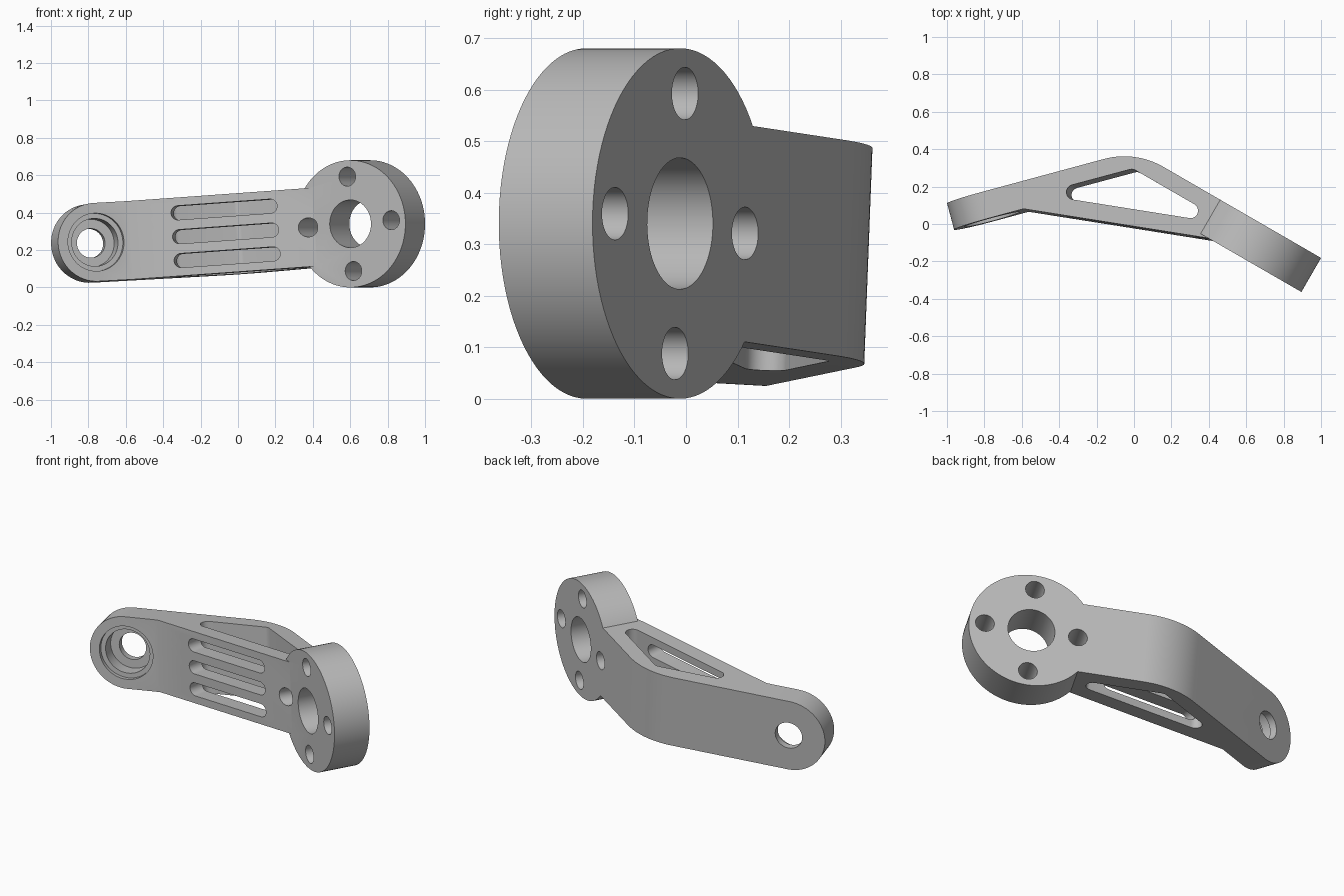
import bpy, bmesh, math
from mathutils import Matrix, Vector

cube = bpy.data.objects.get("Cube")
if cube:
    bpy.data.objects.remove(cube, do_unlink=True)

grey = bpy.data.materials.new("plain grey metal")
grey.use_nodes = True
grey.diffuse_color = (0.5, 0.5, 0.5, 1)
grey.node_tree.nodes["Principled BSDF"].inputs["Base Color"].default_value = (0.5, 0.5, 0.5, 1)

HALF = 0.21          # half height of the arm
DISC_R = 0.34
MID = 0.34           # height of the middle plane
WALL = 0.146         # thickness of the hub end


def frame(angle, x, y, z=MID):
    """Local x runs along the heading, y is up, z points out of the front."""
    a = math.radians(angle)
    axes = Matrix(((math.cos(a), 0, math.sin(a)), (math.sin(a), 0, -math.cos(a)), (0, 1, 0)))
    return Matrix.Translation((x, y, z)) @ axes.to_4x4()


def arc(cx, cy, r, start, end, steps):
    angles = [math.radians(start + (end - start) * i / steps) for i in range(steps + 1)]
    return [(cx + r * math.cos(a), cy + r * math.sin(a)) for a in angles]


def circle(r, cx=0, cy=0, steps=64):
    return arc(cx, cy, r, 0, 360, steps)[:-1]


def rounded(corners, radii, steps=12):
    """Polygon with a fillet on every corner that has a radius."""
    out = []
    for i, (corner, r) in enumerate(zip(corners, radii)):
        p = Vector(corner)
        if not r:
            out.append(tuple(p))
            continue
        a = (Vector(corners[i - 1]) - p).normalized()
        b = (Vector(corners[(i + 1) % len(corners)]) - p).normalized()
        half = a.angle(b) / 2
        centre = p + (a + b).normalized() * r / math.sin(half)
        start = p + a * r / math.tan(half) - centre
        stop = p + b * r / math.tan(half) - centre
        a0 = math.atan2(start.y, start.x)
        turn = (math.atan2(stop.y, stop.x) - a0 + math.pi) % math.tau - math.pi
        out += arc(centre.x, centre.y, r, math.degrees(a0), math.degrees(a0 + turn), steps)
    return out


def prism(name, pts, low, high, matrix):
    bm = bmesh.new()
    face = bm.faces.new([bm.verts.new((x, y, low)) for x, y in pts])
    moved = bmesh.ops.extrude_face_region(bm, geom=[face])["geom"]
    bmesh.ops.translate(bm, vec=(0, 0, high - low),
                        verts=[v for v in moved if isinstance(v, bmesh.types.BMVert)])
    bmesh.ops.recalc_face_normals(bm, faces=bm.faces)
    bm.transform(matrix)
    mesh = bpy.data.meshes.new(name)
    bm.to_mesh(mesh)
    bm.free()
    mesh.materials.append(grey)
    obj = bpy.data.objects.new(name, mesh)
    bpy.context.collection.objects.link(obj)
    return obj


def combine(target, other, operation):
    """Apply a boolean and drop the helper."""
    mod = target.modifiers.new("join", "BOOLEAN")
    mod.operation = operation
    mod.solver = "EXACT"
    mod.object = other
    bpy.context.view_layer.objects.active = target
    bpy.ops.object.modifier_apply(modifier=mod.name)
    bpy.data.objects.remove(other, do_unlink=True)


# Bent arm, drawn from above
plan = Matrix.Translation((0, 0, MID))
outline = [(-1.003, 0.112), (0.018, 0.386), (0.515, 0.0985),
           (0.41, -0.083), (-0.58, 0.075), (-0.965, -0.029)]
arm = prism("bent_bracket_arm", rounded(outline, [0, 0.42, 0, 0, 0, 0], 16), -HALF, HALF, plan)

# Triangular window through the arm from top to bottom
window = [(-0.502, 0.154), (0.005, 0.289), (0.523, -0.01)]
combine(arm, prism("window_cutter", rounded(window, [0.04] * 3), -0.4, 0.4, plan), "DIFFERENCE")

# Rounded hub end, with a stepped bore open to the front
hub = frame(15, -0.80, 0.166)
end = arc(0, 0, HALF, 90, 270, 32) + [(0, -0.5), (-0.5, -0.5), (-0.5, 0.5), (0, 0.5)]
combine(arm, prism("hub_end_cutter", end, -0.3, 0.4, hub), "DIFFERENCE")
for radius, depth in ((0.155, 0.025), (0.128, 0.105), (0.078, 0.3)):
    combine(arm, prism("bore_cutter", circle(radius), WALL - depth, 0.3, hub), "DIFFERENCE")

# Three long slots through the front web
web = frame(-9.07, -0.068, -0.007)
slot = arc(0.25, 0, 0.038, -90, 90, 12) + arc(-0.25, 0, 0.038, 90, 270, 12)
for row in (-1, 0, 1):
    pts = [(x, y + row * 0.128) for x, y in slot]
    combine(arm, prism("slot_cutter", pts, -0.13, 0.1, web), "DIFFERENCE")

# Thick mounting disc
disc_frame = frame(-30, 0.7056, -0.0115)
combine(arm, prism("mounting_disc", circle(DISC_R, steps=96), 0, 0.21, disc_frame), "UNION")

# Centre hole and four bolt holes
holes = [circle(0.1275)]
for quarter in range(4):
    a = quarter * math.pi / 2
    holes.append(circle(0.051, 0.253 * math.cos(a), 0.253 * math.sin(a), 40))
for pts in holes:
    combine(arm, prism("hole_cutter", pts, -0.2, 0.4, disc_frame), "DIFFERENCE")

# Tip the whole bracket about the disc axis
centre = Matrix.Translation((0.7056, -0.0115, MID))
tilt = Matrix.Rotation(math.radians(-4.35), 4, Vector((0.5, 0.866, 0)))
arm.data.transform(centre @ tilt @ centre.inverted())

bpy.ops.object.select_all(action="DESELECT")
arm.select_set(True)
bpy.context.view_layer.objects.active = arm
bpy.ops.object.shade_smooth_by_angle(angle=math.radians(30))
